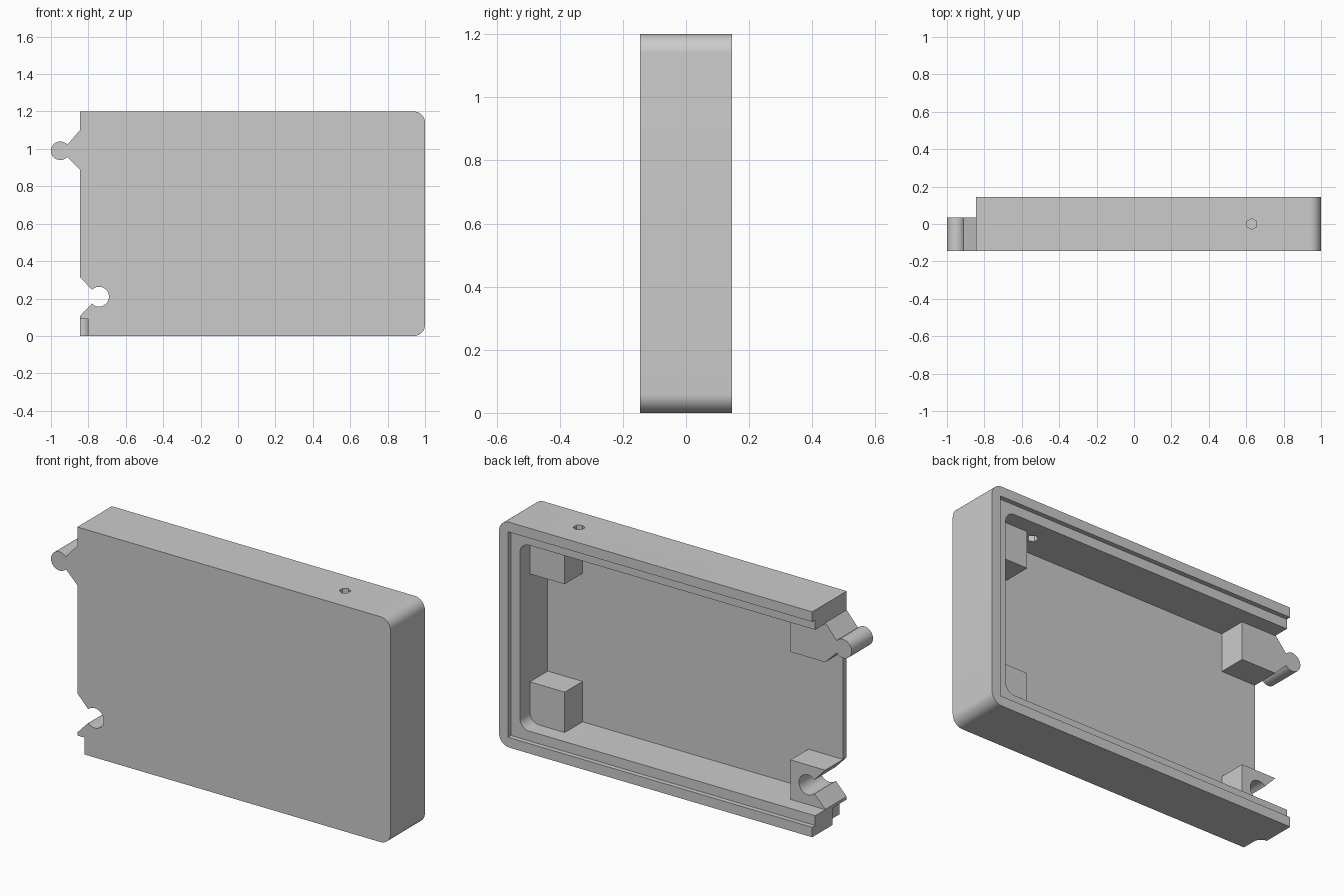
import bpy
import bmesh
from math import cos, sin, radians
from mathutils import Vector

cube = bpy.data.objects.get("Cube")
if cube:
    bpy.data.objects.remove(cube, do_unlink=True)

grey = bpy.data.materials.new("light_grey_plastic")
grey.use_nodes = True
colour = (0.6, 0.6, 0.6, 1)
grey.diffuse_color = colour
grey.node_tree.nodes["Principled BSDF"].inputs["Base Color"].default_value = colour

FRONT, BACK = -0.145, 0.145
LEFT, RIGHT, TOP = -0.845, 1.0, 1.2
WALL = 0.105      # full thickness of the side walls
LIP = 0.053       # outer rim around the lid recess
FLOOR = -0.115    # inner face of the front panel
POST_END = 0.035  # depth reached by posts and hinge


def arc(cx, cy, r, start, end, steps=24):
    angles = [radians(start + (end - start) * i / steps) for i in range(steps + 1)]
    return [(cx + r * cos(a), cy + r * sin(a)) for a in angles]


def prism(name, outline, low, high, axis="Y"):
    """Extrude an outline: (x, z) along Y, or (x, y) along Z."""
    def place(p, d):
        return Vector((p[0], d, p[1])) if axis == "Y" else Vector((p[0], p[1], d))
    bm = bmesh.new()
    face = bm.faces.new([bm.verts.new(place(p, low)) for p in outline])
    out = bmesh.ops.extrude_face_region(bm, geom=[face])
    moved = [v for v in out["geom"] if isinstance(v, bmesh.types.BMVert)]
    bmesh.ops.translate(bm, verts=moved, vec=place((0, 0), high - low))
    bmesh.ops.recalc_face_normals(bm, faces=bm.faces)
    mesh = bpy.data.meshes.new(name)
    bm.to_mesh(mesh)
    bm.free()
    mesh.materials.append(grey)
    obj = bpy.data.objects.new(name, mesh)
    bpy.context.collection.objects.link(obj)
    return obj


def rect(x0, x1, y0, y1):
    return [(x0, y0), (x1, y0), (x1, y1), (x0, y1)]


def tray(x0, inset, r):
    """Rectangle whose two corners on the closed end are rounded."""
    x1, z0, z1 = RIGHT - inset, inset, TOP - inset
    return ([(x0, z0)] + arc(x1 - r, z0 + r, r, -90, 0, 12)
            + arc(x1 - r, z1 - r, r, 0, 90, 12) + [(x0, z1)])


def combine(target, tool, operation):
    mod = target.modifiers.new(operation, "BOOLEAN")
    mod.operation, mod.solver, mod.object = operation, "EXACT", tool
    tool.hide_render = True
    bpy.context.view_layer.objects.active = target
    bpy.ops.object.modifier_apply(modifier=mod.name)
    bpy.data.objects.remove(tool, do_unlink=True)


# Shell, open at the back and at one end, with a stepped lid recess
shell = prism("case_shell", tray(LEFT, 0, 0.06), FRONT, BACK)
combine(shell, prism("cavity", tray(-1.1, WALL, 0.055), FLOOR, 0.3), "DIFFERENCE")
recess = rect(-1.1, RIGHT - LIP, LIP, TOP - LIP)
combine(shell, prism("lid_recess", recess, 0.12, 0.3), "DIFFERENCE")

# Hinge post with its arm and round knuckle
hinge = ([(-0.64, 1.1), (-0.64, 0.89), (LEFT, 0.89)]
         + arc(-0.95, 0.99, 0.05, -41, -319, 32) + [(LEFT, 1.1)])
combine(shell, prism("hinge_knuckle", hinge, FRONT, POST_END), "UNION")

# Socket post with a flared opening and round seat
post = rect(LEFT, -0.64, 0.09, 0.315)
combine(shell, prism("socket_post", post, -0.13, POST_END), "UNION")
socket = ([(-0.9, 0.37), (LEFT, 0.315)] + arc(-0.743, 0.21, 0.053, 136, -136, 32)
          + [(LEFT, 0.106), (-0.9, 0.05)])
combine(shell, prism("socket", socket, -0.3, 0.3), "DIFFERENCE")

# Rounded relief at the open end of the bottom wall
relief = ([(-0.9, -0.3), (-0.802, -0.3)] + arc(LEFT, -0.07, 0.043, 0, 90, 12)
          + [(-0.9, -0.027)])
combine(shell, prism("end_relief", relief, -0.1, 0.09, "Z"), "DIFFERENCE")

# Six-sided hole in the top wall
hole = arc(0.63, 0, 0.029, 30, 330, 5)
combine(shell, prism("top_hole", hole, 1.0, 1.3, "Z"), "DIFFERENCE")

# Corner posts at the closed end, rooted in the walls
posts = [prism(name, rect(0.69, 0.93, z0, z1), -0.13, POST_END)
         for name, z0, z1 in (("upper_corner_post", 0.895, 1.13),
                              ("lower_corner_post", 0.07, 0.32))]

# Smooth the curved walls and keep the edges crisp
bpy.ops.object.select_all(action="DESELECT")
for obj in [shell] + posts:
    obj.select_set(True)
bpy.context.view_layer.objects.active = shell
bpy.ops.object.shade_smooth_by_angle(angle=radians(30))
